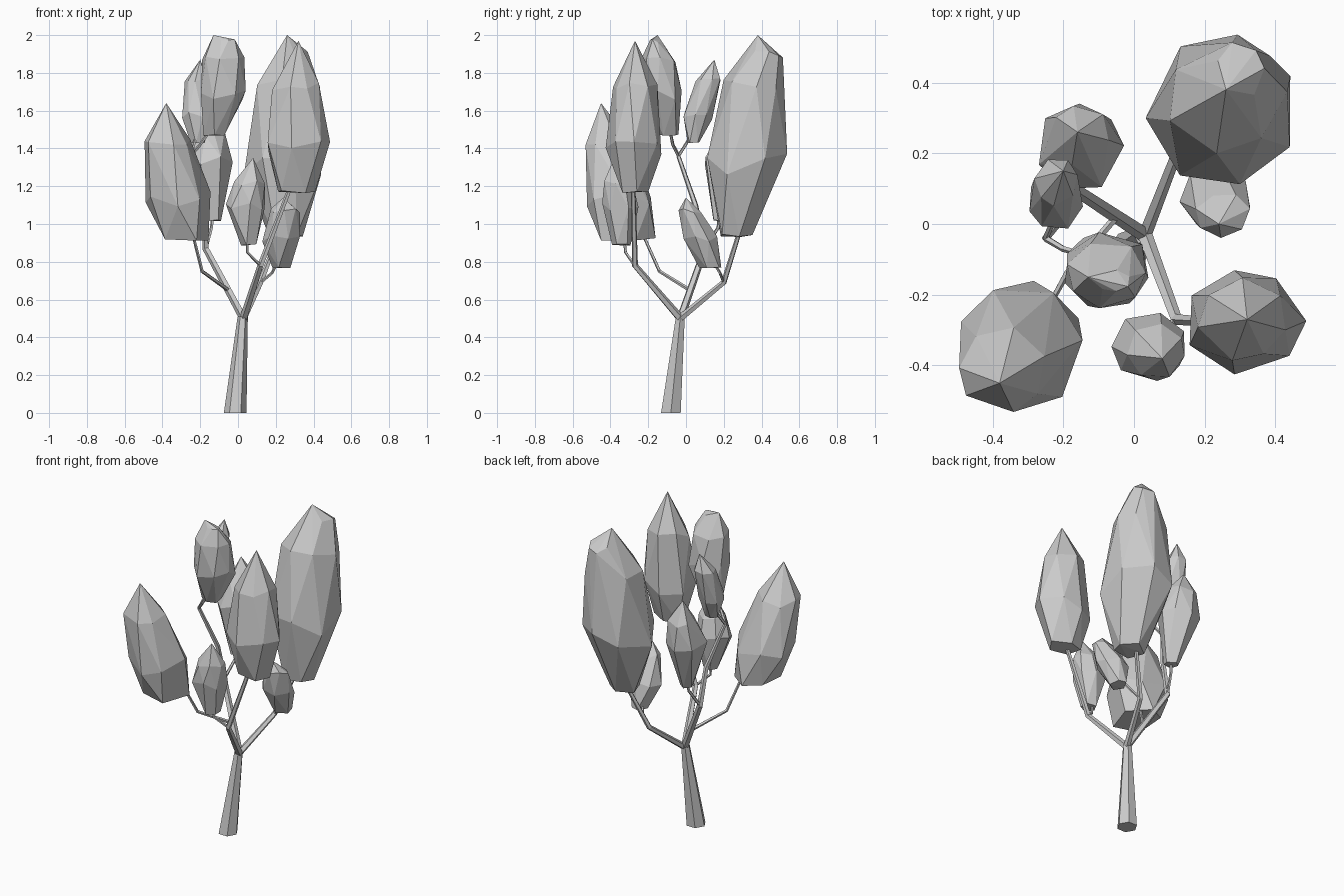
import bpy
import bmesh
import math
import random
from mathutils import Vector

if "Cube" in bpy.data.objects:
    bpy.data.objects.remove(bpy.data.objects["Cube"], do_unlink=True)

# One plain colour for the whole tree
grey = bpy.data.materials.new("plain_grey")
grey.use_nodes = True
grey.diffuse_color = (0.6, 0.6, 0.6, 1)
for node in grey.node_tree.nodes:
    if node.type == "BSDF_PRINCIPLED":
        node.inputs["Base Color"].default_value = grey.diffuse_color


def finish(bm, name):
    """Turn a bmesh into a flat-shaded object."""
    bmesh.ops.recalc_face_normals(bm, faces=bm.faces[:])
    mesh = bpy.data.meshes.new(name)
    bm.to_mesh(mesh)
    bm.free()
    mesh.materials.append(grey)
    obj = bpy.data.objects.new(name, mesh)
    bpy.context.collection.objects.link(obj)
    return obj


def limb(name, points, start_radius, end_radius, sides=5, flat_ends=False):
    """Tapered, faceted tube that follows a few points."""
    points = [Vector(p) for p in points]
    last = len(points) - 1
    bm = bmesh.new()
    rings = []
    for i, point in enumerate(points):
        before, after = points[max(i - 1, 0)], points[min(i + 1, last)]
        along = Vector((0, 0, 1)) if flat_ends else (after - before).normalized()
        side = along.cross(Vector((0, 1, 0))).normalized()
        other = along.cross(side)
        radius = start_radius + (end_radius - start_radius) * i / last
        ring = []
        for k in range(sides):
            angle = math.tau * k / sides
            offset = side * math.cos(angle) + other * math.sin(angle)
            ring.append(bm.verts.new(point + offset * radius))
        rings.append(ring)
    for low, high in zip(rings, rings[1:]):
        for k in range(sides):
            n = (k + 1) % sides
            bm.faces.new((low[k], low[n], high[n], high[k]))
    bm.faces.new(rings[0])
    bm.faces.new(rings[-1])
    return finish(bm, name)


def leaf_clump(name, seed, rings, tip, sides=7):
    """Faceted clump: hull around uneven rings (z, x, y, x radius, y radius)."""
    rng = random.Random(seed)
    bm = bmesh.new()
    bm.verts.new(tip)
    for level, (z, x, y, rx, ry) in enumerate(rings):
        count = sides if level else sides - 2
        phase = rng.uniform(0, math.tau)
        height = min(rx, ry) * (0.3 if level else 0.1)
        for k in range(count):
            angle = phase + math.tau * (k + rng.uniform(-0.15, 0.15)) / count
            grow = rng.uniform(0.98, 1.1)
            bm.verts.new((x + rx * grow * math.cos(angle),
                          y + ry * grow * math.sin(angle),
                          z + rng.uniform(-height, height)))
    hull = bmesh.ops.convex_hull(bm, input=bm.verts[:])
    spare = {v for v in hull["geom_interior"] + hull["geom_unused"]
             if isinstance(v, bmesh.types.BMVert)}
    bmesh.ops.delete(bm, geom=list(spare), context="VERTS")
    # Merge nearly level triangles into larger facets
    bmesh.ops.dissolve_limit(bm, angle_limit=math.radians(7),
                             verts=bm.verts[:], edges=bm.edges[:])
    return finish(bm, name)


# Trunk and main branches
fork = (0.03, -0.03, 0.5)
left_fork = (-0.17, 0.1, 0.87)
left_top = (-0.25, -0.04, 1.36)
front_fork = (0.12, -0.27, 0.78)
back_fork = (0.12, 0.2, 0.69)

limb("trunk", [(-0.015, -0.08, 0), (0.025, -0.03, 0.51)], 0.06, 0.027,
     sides=6, flat_ends=True)
limb("left_branch", [fork, left_fork, (-0.18, 0.05, 1.1), left_top], 0.022, 0.011)
limb("front_branch", [fork, front_fork, (0.28, -0.28, 1.2)], 0.022, 0.012)
limb("back_branch", [fork, back_fork, (0.23, 0.29, 0.98)], 0.02, 0.012)

# Twigs that carry the smaller clumps
limb("front_left_twig", [(-0.05, 0.02, 0.65), (-0.19, -0.14, 0.75), (-0.24, -0.23, 0.95)],
     0.011, 0.008)
limb("front_middle_twig", [front_fork, (0.05, -0.32, 0.85), (0.05, -0.33, 0.95)], 0.009, 0.007)
limb("right_twig", [back_fork, (0.18, 0.18, 0.74), (0.22, 0.13, 0.82)], 0.009, 0.007)
limb("back_left_twig", [left_fork, (-0.14, 0.17, 0.98), (-0.13, 0.18, 1.08)], 0.01, 0.008)
limb("upper_left_twig", [left_top, (-0.22, 0.03, 1.47)], 0.009, 0.008)
limb("upper_middle_twig", [left_top, (-0.2, -0.07, 1.42), (-0.13, -0.09, 1.52)], 0.01, 0.008)

# Foliage
leaf_clump("back_right_foliage", 3,
           [(0.94, 0.25, 0.26, 0.09, 0.09), (1.32, 0.255, 0.315, 0.205, 0.21),
            (1.72, 0.26, 0.36, 0.16, 0.15), (1.9, 0.3, 0.43, 0.07, 0.08)],
           (0.26, 0.38, 2.0))
leaf_clump("front_right_foliage", 5,
           [(1.17, 0.3, -0.27, 0.1, 0.07), (1.4, 0.32, -0.275, 0.165, 0.14),
            (1.74, 0.31, -0.27, 0.12, 0.11)],
           (0.32, -0.27, 1.97))
leaf_clump("front_left_foliage", 8,
           [(0.92, -0.28, -0.31, 0.13, 0.15), (1.13, -0.32, -0.34, 0.17, 0.175),
            (1.42, -0.37, -0.41, 0.125, 0.115)],
           (-0.38, -0.45, 1.64))
leaf_clump("back_left_foliage", 11,
           [(1.02, -0.13, 0.18, 0.04, 0.04), (1.32, -0.155, 0.22, 0.12, 0.12),
            (1.48, -0.15, 0.25, 0.08, 0.08)],
           (-0.16, 0.26, 1.6))
leaf_clump("upper_left_foliage", 14,
           [(1.43, -0.21, 0.04, 0.04, 0.03), (1.57, -0.225, 0.06, 0.075, 0.075),
            (1.77, -0.22, 0.12, 0.06, 0.065)],
           (-0.2, 0.15, 1.87))
leaf_clump("upper_middle_foliage", 17,
           [(1.47, -0.12, -0.09, 0.06, 0.05), (1.68, -0.08, -0.13, 0.125, 0.1),
            (1.87, -0.075, -0.145, 0.11, 0.09), (1.97, -0.06, -0.16, 0.05, 0.03)],
           (-0.13, -0.15, 2.0))
leaf_clump("front_middle_foliage", 20,
           [(0.89, 0.06, -0.34, 0.04, 0.05), (1.1, 0.04, -0.35, 0.105, 0.095),
            (1.22, 0.06, -0.36, 0.08, 0.075)],
           (0.08, -0.38, 1.35))
leaf_clump("right_foliage", 23,
           [(0.77, 0.23, 0.13, 0.045, 0.06), (0.93, 0.23, 0.075, 0.1, 0.085),
            (1.07, 0.25, 0.025, 0.075, 0.06)],
           (0.24, 0.0, 1.14))
